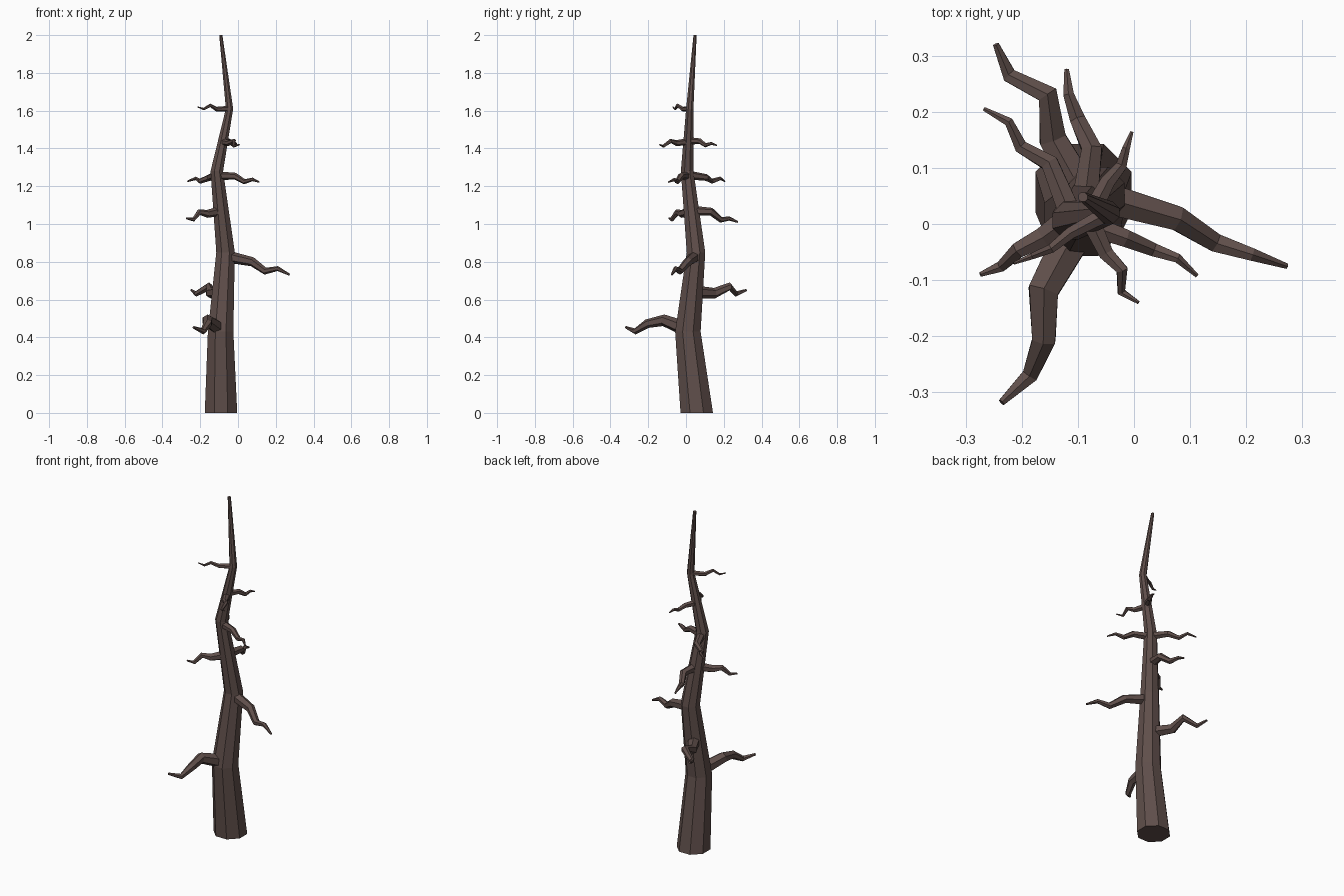
import bpy, bmesh, math
from mathutils import Vector

if "Cube" in bpy.data.objects:
    bpy.data.objects.remove(bpy.data.objects["Cube"])

bark = bpy.data.materials.new("bark")
bark.diffuse_color = (0.115, 0.077, 0.069, 1)
bark.use_nodes = True
bark.node_tree.nodes["Principled BSDF"].inputs["Base Color"].default_value = bark.diffuse_color
UP = Vector((0, 0, 1))


def limb(name, pts, radii, sides, level_rings=False):
    """Faceted tapering tube along a crooked path, capped at both ends."""
    bm = bmesh.new()
    rings = []
    for i, (p, r) in enumerate(zip(pts, radii)):
        d = (pts[min(i + 1, len(pts) - 1)] - pts[max(i - 1, 0)]).normalized()
        u, v = Vector((1, 0, 0)), Vector((0, 1, 0))
        if not level_rings:
            u = d.cross(UP).normalized()
            v = u.cross(d)
        angles = [math.tau * (k + 0.5) / sides for k in range(sides)]
        rings.append([bm.verts.new(p + r * (math.cos(a) * u + math.sin(a) * v)) for a in angles])
    for a, b in zip(rings, rings[1:]):
        for k in range(sides):
            n = (k + 1) % sides
            bm.faces.new((a[k], a[n], b[n], b[k]))
    bm.faces.new(rings[0])
    bm.faces.new(rings[-1])
    bmesh.ops.recalc_face_normals(bm, faces=bm.faces)
    me = bpy.data.meshes.new(name)
    bm.to_mesh(me)
    bm.free()
    me.materials.append(bark)
    bpy.context.collection.objects.link(bpy.data.objects.new(name, me))


# Crooked trunk
trunk = [Vector(p) for p in ((-.09, .057, 0), (-.092, .01, .43), (-.066, .053, .85),
                             (-.112, .006, 1.28), (-.045, .02, 1.61), (-.091, .048, 2))]
limb("trunk", trunk, (.093, .073, .053, .036, .021, .009), 8, True)


def trunk_at(z):
    for a, b in zip(trunk, trunk[1:]):
        if z <= b.z:
            return a.lerp(b, (z - a.z) / (b.z - a.z))


def branch(name, z, tip, side, rise):
    """Crooked branch from the trunk axis at height z; bends are sideways and upward offsets."""
    root, tip = trunk_at(z), Vector(tip)
    left = UP.cross(tip - root).normalized()
    pts = [root]
    for t, s, h in zip((.41, .63, .82), side, (*rise, -.8 * rise[1])):
        pts.append(root.lerp(tip, t) + left * s + UP * h)
    r = .05 - .021 * z
    limb(name, pts + [tip], [r, r * .76, r * .58, r * .4, r * .17], 6)


# Branches, from the lowest up
branch("branch_low_front", .44, (-.236, -.318, .453), (-.012, .024, .027), (.045, .024))
branch("branch_low_back", .64, (-.246, .32, .65), (-.003, -.035, .007), (-.01, .023))
branch("branch_right", .83, (.272, -.075, .732), (.012, -.005, -.002), (.01, -.018))
branch("branch_mid_left", 1.07, (-.274, -.09, 1.03), (.005, 0, .008), (0, .018))
branch("branch_mid_back", 1.07, (-.12, .275, 1.01), (-.027, -.009, .002), (.02, -.01))
branch("branch_upper_right", 1.255, (.112, -.092, 1.222), (.008, .01, .014), (.012, -.01))
branch("branch_upper_left", 1.26, (-.267, .205, 1.226), (-.031, -.009, -.02), (0, -.012))
branch("twig_front", 1.435, (.008, -.14, 1.42), (-.006, .004, -.017), (0, .014))
branch("twig_back", 1.44, (-.004, .164, 1.416), (-.001, -.01, -.004), (.008, -.008))
branch("twig_top", 1.61, (-.214, -.07, 1.62), (0, .008, .004), (-.006, .012))
